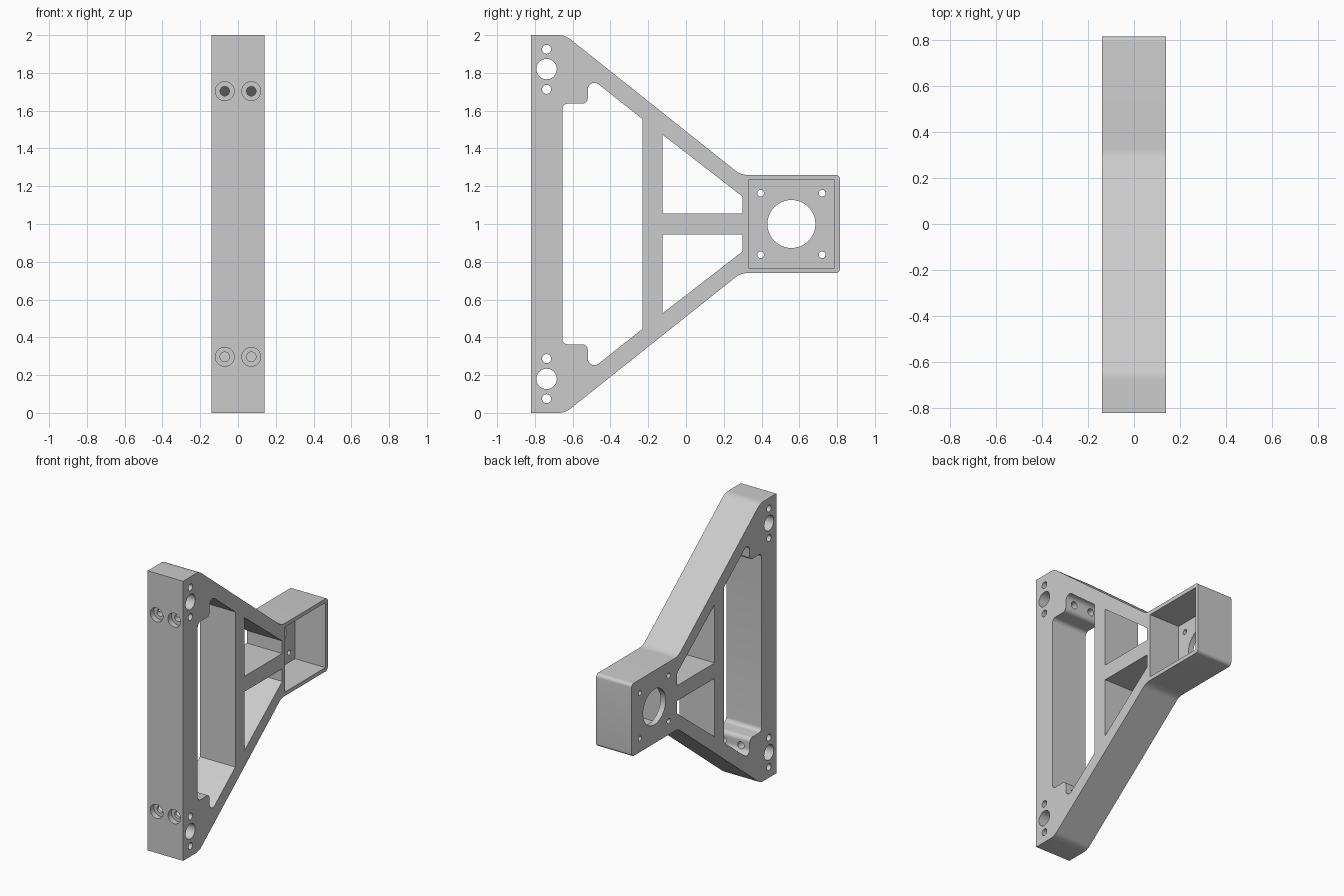
import bpy, bmesh, math
from mathutils import Vector, Matrix

if "Cube" in bpy.data.objects:
    bpy.data.objects.remove(bpy.data.objects["Cube"], do_unlink=True)

HALF = 0.14    # half of the plate thickness
MID = 1.0      # height of the symmetry plane
FLOOR = 0.04   # thickness of the motor pocket floor

grey = bpy.data.materials.new("plain grey")
grey.use_nodes = True
grey.diffuse_color = (0.6, 0.6, 0.6, 1)
grey.node_tree.nodes["Principled BSDF"].inputs["Base Color"].default_value = (0.6, 0.6, 0.6, 1)


def fillet(points, steps=8):
    """Round each (y, z, radius) corner of a closed outline."""
    out = []
    for i, (y, z, r) in enumerate(points):
        p = Vector((y, z))
        if r == 0:
            out.append(p)
            continue
        a = (Vector(points[i - 1][:2]) - p).normalized()
        b = (Vector(points[(i + 1) % len(points)][:2]) - p).normalized()
        half = a.angle(b) / 2
        centre = p + (a + b).normalized() * (r / math.sin(half))
        start = p + a * (r / math.tan(half)) - centre
        end = p + b * (r / math.tan(half)) - centre
        sweep = start.angle_signed(end)
        for k in range(steps + 1):
            out.append(centre + Matrix.Rotation(-sweep * k / steps, 2) @ start)
    return out


def mirrored(upper):
    """Complete an upper half outline with its reflection below."""
    return upper + [(y, 2 * MID - z, r) for y, z, r in reversed(upper)]


def finish(name, bm):
    bmesh.ops.recalc_face_normals(bm, faces=bm.faces)
    mesh = bpy.data.meshes.new(name)
    bm.to_mesh(mesh)
    bm.free()
    mesh.materials.append(grey)
    obj = bpy.data.objects.new(name, mesh)
    bpy.context.collection.objects.link(obj)
    return obj


def prism(name, points, x0, x1):
    bm = bmesh.new()
    face = bm.faces.new([bm.verts.new((x0, p.x, p.y)) for p in fillet(points)])
    new = bmesh.ops.extrude_face_region(bm, geom=[face])["geom"]
    bmesh.ops.translate(bm, vec=(x1 - x0, 0, 0),
                        verts=[v for v in new if isinstance(v, bmesh.types.BMVert)])
    return finish(name, bm)


def drill(name, centre, radius, depth, axis, sides=32):
    turn = Matrix.Rotation(math.pi / 2, 4, "Y" if axis == "X" else "X")
    bm = bmesh.new()
    bmesh.ops.create_cone(bm, cap_ends=True, segments=sides, radius1=radius, radius2=radius,
                          depth=depth, matrix=Matrix.Translation(centre) @ turn)
    return finish(name, bm)


# Bracket body: mounting rail, two diagonal arms and motor box
bracket = prism("bracket", mirrored([
    (-0.82, 2.0, 0), (-0.64, 2.0, 0.1), (0.29, 1.26, 0.1), (0.815, 1.26, 0.025)]), -HALF, HALF)

# Large stepped window behind the rail
cutters = [prism("window_cutter", mirrored([
    (-0.655, 1.637, 0.03), (-0.52, 1.637, 0.03), (-0.52, 1.785, 0.035),
    (-0.23, 1.555, 0)]), -0.3, 0.3)]

# Motor pocket, open on the left side
cutters.append(prism("pocket_cutter", mirrored([(0.33, 1.232, 0), (0.787, 1.232, 0)]),
                     FLOOR - HALF, 0.3))

# Motor bore
cutters.append(drill("bore_cutter", (0, 0.558, MID), 0.127, 0.6, "X", 64))

for s in (1, -1):
    # Triangular windows above and below the middle brace
    cutters.append(prism("brace_window_cutter", [
        (y, MID + s * h, 0) for y, h in
        ((-0.124, 0.055), (-0.124, 0.473), (0.3, 0.145), (0.3, 0.055))], -0.3, 0.3))
    # Side holes through the rail ends
    for h, r in ((0.925, 0.024), (0.82, 0.054), (0.713, 0.024)):
        cutters.append(drill("rail_hole_cutter", (0, -0.738, MID + s * h), r, 0.6, "X"))
    for t in (1, -1):
        # Motor screw holes
        cutters.append(drill("screw_cutter", (0, 0.558 + t * 0.163, MID + s * 0.163),
                             0.018, 0.6, "X", 24))
        # Counterbored bolt holes in the front of the rail
        bolt = (t * 0.07, -0.82, MID + s * 0.703)
        cutters.append(drill("counterbore_cutter", bolt, 0.05, 0.08, "Y"))
        cutters.append(drill("bolt_cutter", bolt, 0.025, 0.66, "Y", 24))

# Cut everything, then bake the result and drop the cutters
for cutter in cutters:
    cutter.hide_render = True
    mod = bracket.modifiers.new(cutter.name, "BOOLEAN")
    mod.operation, mod.solver, mod.object = "DIFFERENCE", "EXACT", cutter
graph = bpy.context.evaluated_depsgraph_get()
baked = bpy.data.meshes.new_from_object(bracket.evaluated_get(graph))
bracket.modifiers.clear()
bracket.data = baked
for cutter in cutters:
    bpy.data.objects.remove(cutter, do_unlink=True)

bpy.ops.object.select_all(action="DESELECT")
bracket.select_set(True)
bpy.context.view_layer.objects.active = bracket
bpy.ops.object.shade_smooth_by_angle(angle=math.radians(30))
